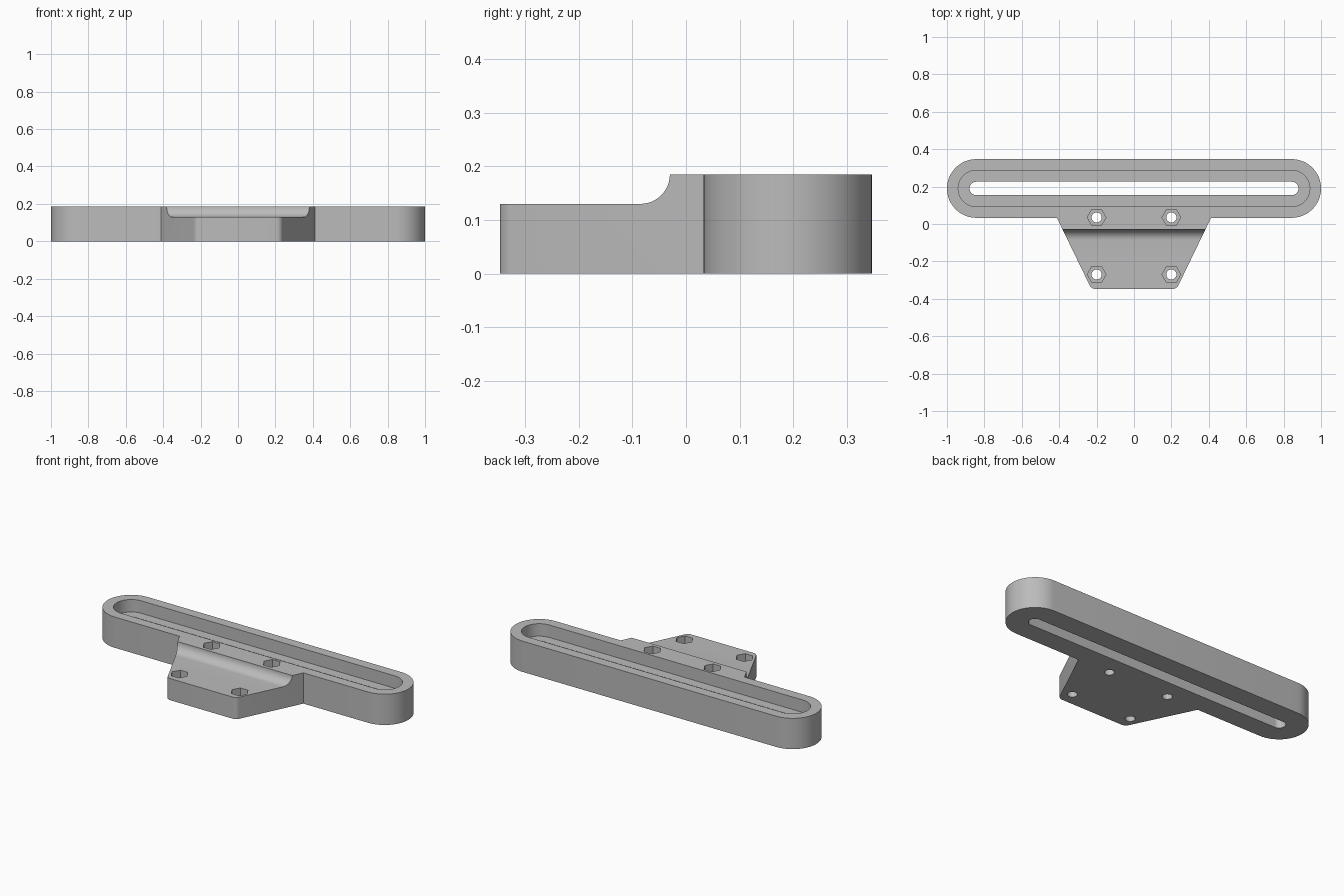
import bpy
import bmesh
from math import pi, sin, cos, radians
from mathutils import Vector

cube = bpy.data.objects.get("Cube")
if cube:
    bpy.data.objects.remove(cube, do_unlink=True)

TOP, STEP, FRONT = 0.185, 0.13, -0.347
BAR_Y = 0.19
OVER = 0.05  # how far cutters poke out

grey = bpy.data.materials.new("plain_grey")
grey.use_nodes = True
colour = (0.5, 0.5, 0.5, 1)
grey.diffuse_color = colour
grey.node_tree.nodes["Principled BSDF"].inputs["Base Color"].default_value = colour


def prism(name, outline, push, round_front=0):
    """Extrude a planar outline along the push vector."""
    bm = bmesh.new()
    face = bm.faces.new([bm.verts.new(p) for p in outline])
    new = bmesh.ops.extrude_face_region(bm, geom=[face], use_keep_orig=True)["geom"]
    bmesh.ops.translate(bm, vec=Vector(push),
                        verts=[v for v in new if isinstance(v, bmesh.types.BMVert)])
    if round_front:
        corners = [e for e in bm.edges
                   if all(abs(v.co.y - FRONT) < 1e-4 for v in e.verts)
                   and abs(e.verts[0].co.x - e.verts[1].co.x) < 1e-4]
        bmesh.ops.bevel(bm, geom=corners, offset=round_front, segments=6,
                        profile=0.5, affect='EDGES')
    bmesh.ops.recalc_face_normals(bm, faces=bm.faces)
    mesh = bpy.data.meshes.new(name)
    bm.to_mesh(mesh)
    bm.free()
    mesh.materials.append(grey)
    obj = bpy.data.objects.new(name, mesh)
    bpy.context.collection.objects.link(obj)
    return obj


def stadium(name, half_length, radius, z0, z1, steps=24):
    pts = []
    for side in (1, -1):
        for i in range(steps + 1):
            a = -pi / 2 + pi * i / steps
            pts.append((side * (half_length - radius + radius * cos(a)),
                        BAR_Y + side * radius * sin(a), z0))
    return prism(name, pts, (0, 0, z1 - z0))


def column(name, x, y, radius, sides, z0, z1):
    pts = [(x + radius * cos(2 * pi * i / sides),
            y + radius * sin(2 * pi * i / sides), z0) for i in range(sides)]
    return prism(name, pts, (0, 0, z1 - z0))


def combine(target, tool, operation):
    tool.hide_render = True
    mod = target.modifiers.new("combine", 'BOOLEAN')
    mod.operation, mod.solver, mod.object = operation, 'EXACT', tool
    bpy.context.view_layer.objects.active = target
    bpy.ops.object.modifier_apply(modifier=mod.name)
    bpy.data.objects.remove(tool, do_unlink=True)


# Tapered mounting tab, trimmed to a stepped side profile with a concave fillet
plan = [(-0.228, FRONT), (0.228, FRONT), (0.412, 0.033), (0.412, 0.08),
        (-0.412, 0.08), (-0.412, 0.033)]
tab = prism("mounting_tab", [(x, y, 0) for x, y in plan], (0, 0, TOP), 0.02)
r = TOP - STEP
edge = -0.03
notch = [(edge - r + r * cos(a), TOP - r * sin(a))
         for a in (pi / 2 * i / 12 for i in range(13))]
notch += [(FRONT - OVER, STEP), (FRONT - OVER, TOP + OVER), (edge, TOP + OVER)]
combine(tab, prism("step_cutter", [(-0.6, y, z) for y, z in notch], (1.2, 0, 0)),
        'DIFFERENCE')

# Long rounded bar joined with the tab
bracket = stadium("slotted_bracket", 1.0, 0.157, 0, TOP)
combine(bracket, tab, 'UNION')

# Wide recess and narrow through slot
combine(bracket, stadium("recess_cutter", 0.94, 0.097, TOP - 0.075, TOP + OVER),
        'DIFFERENCE')
combine(bracket, stadium("slot_cutter", 0.879, 0.036, -OVER, TOP + OVER), 'DIFFERENCE')

# Four screw holes with hexagonal nut pockets
for x in (-0.2, 0.2):
    for y, surface in ((0.035, TOP), (-0.27, STEP)):
        combine(bracket, column("nut_cutter", x, y, 0.05, 6, surface - 0.05,
                                TOP + OVER), 'DIFFERENCE')
        combine(bracket, column("hole_cutter", x, y, 0.027, 32, -OVER, TOP + OVER),
                'DIFFERENCE')

# Smooth curved walls, keep edges crisp
bpy.ops.object.select_all(action='DESELECT')
bracket.select_set(True)
bpy.context.view_layer.objects.active = bracket
bpy.ops.object.shade_smooth_by_angle(angle=radians(25))
